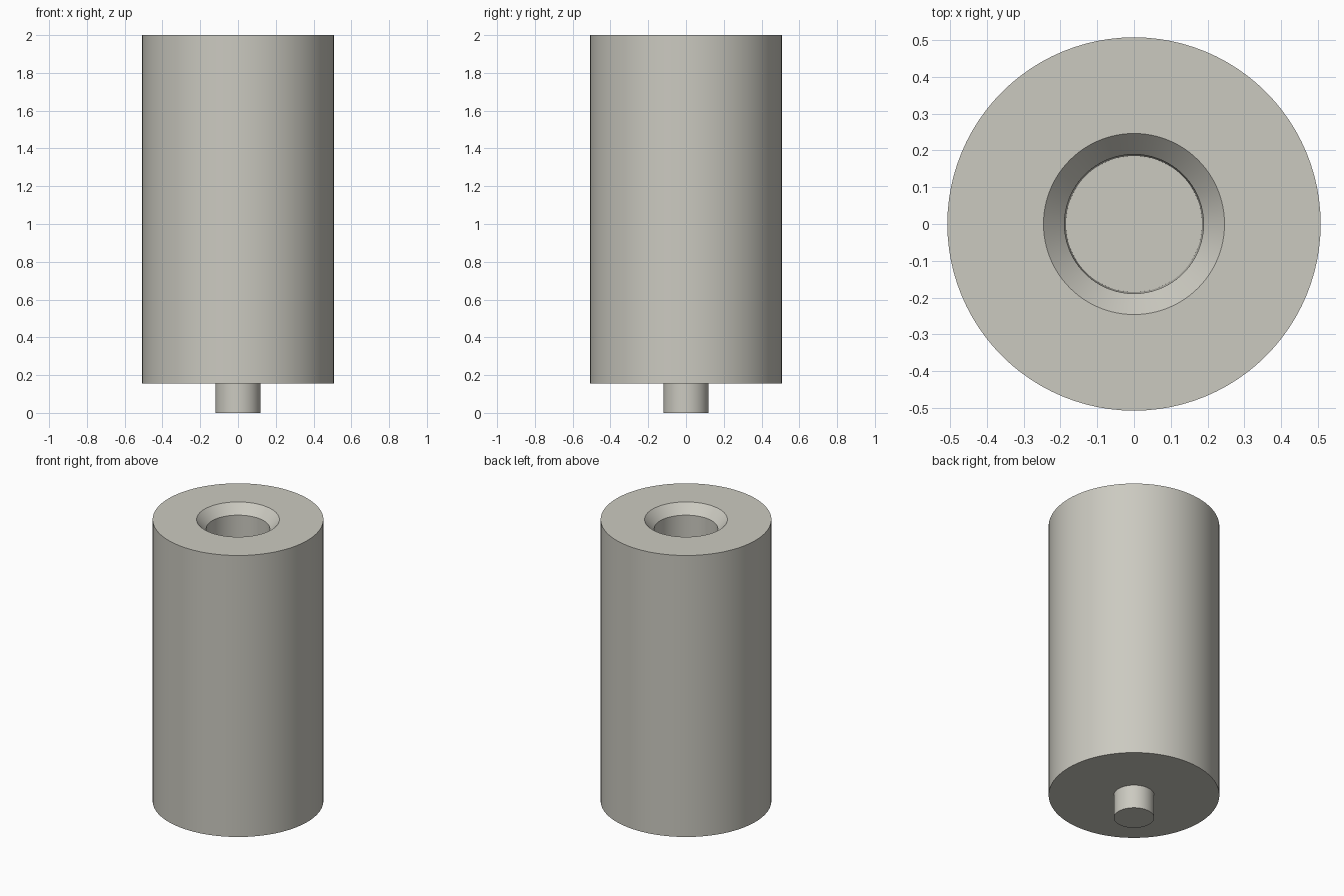
import bpy
import math

cube = bpy.data.objects.get("Cube")
if cube:
    bpy.data.objects.remove(cube, do_unlink=True)

SEGMENTS = 96
COLOUR = (0.60, 0.59, 0.53, 1.0)

metal = bpy.data.materials.new("warm_grey_metal")
metal.use_nodes = True
metal.diffuse_color = COLOUR
bsdf = next(n for n in metal.node_tree.nodes if n.type == "BSDF_PRINCIPLED")
bsdf.inputs["Base Color"].default_value = COLOUR


def lathe(name, profile):
    """Spin a (radius, height) profile about z, capping both ends."""
    verts, faces = [], []
    for radius, z in profile:
        for i in range(SEGMENTS):
            a = 2 * math.pi * i / SEGMENTS
            verts.append((radius * math.cos(a), radius * math.sin(a), z))
    for r in range(len(profile) - 1):
        low, high = r * SEGMENTS, (r + 1) * SEGMENTS
        for i in range(SEGMENTS):
            j = (i + 1) % SEGMENTS
            faces.append((low + i, low + j, high + j, high + i))
    faces.append(tuple(reversed(range(SEGMENTS))))
    faces.append(tuple(range(len(verts) - SEGMENTS, len(verts))))

    mesh = bpy.data.meshes.new(name)
    mesh.from_pydata(verts, [], faces)
    mesh.materials.append(metal)
    obj = bpy.data.objects.new(name, mesh)
    bpy.context.collection.objects.link(obj)
    bpy.ops.object.select_all(action="DESELECT")
    obj.select_set(True)
    bpy.context.view_layer.objects.active = obj
    bpy.ops.object.shade_smooth_by_angle(angle=math.radians(30))
    return obj


# Stepped cylinder: locating pin, wide body, chamfered blind bore
lathe("standoff_body", [
    (0.12, 0.0),      # pin tip
    (0.12, 0.155),    # pin root
    (0.507, 0.155),   # body underside
    (0.507, 2.0),     # body top
    (0.246, 2.0),     # countersink rim
    (0.189, 1.94),    # bore mouth
    (0.185, 1.4),     # bore floor
])
